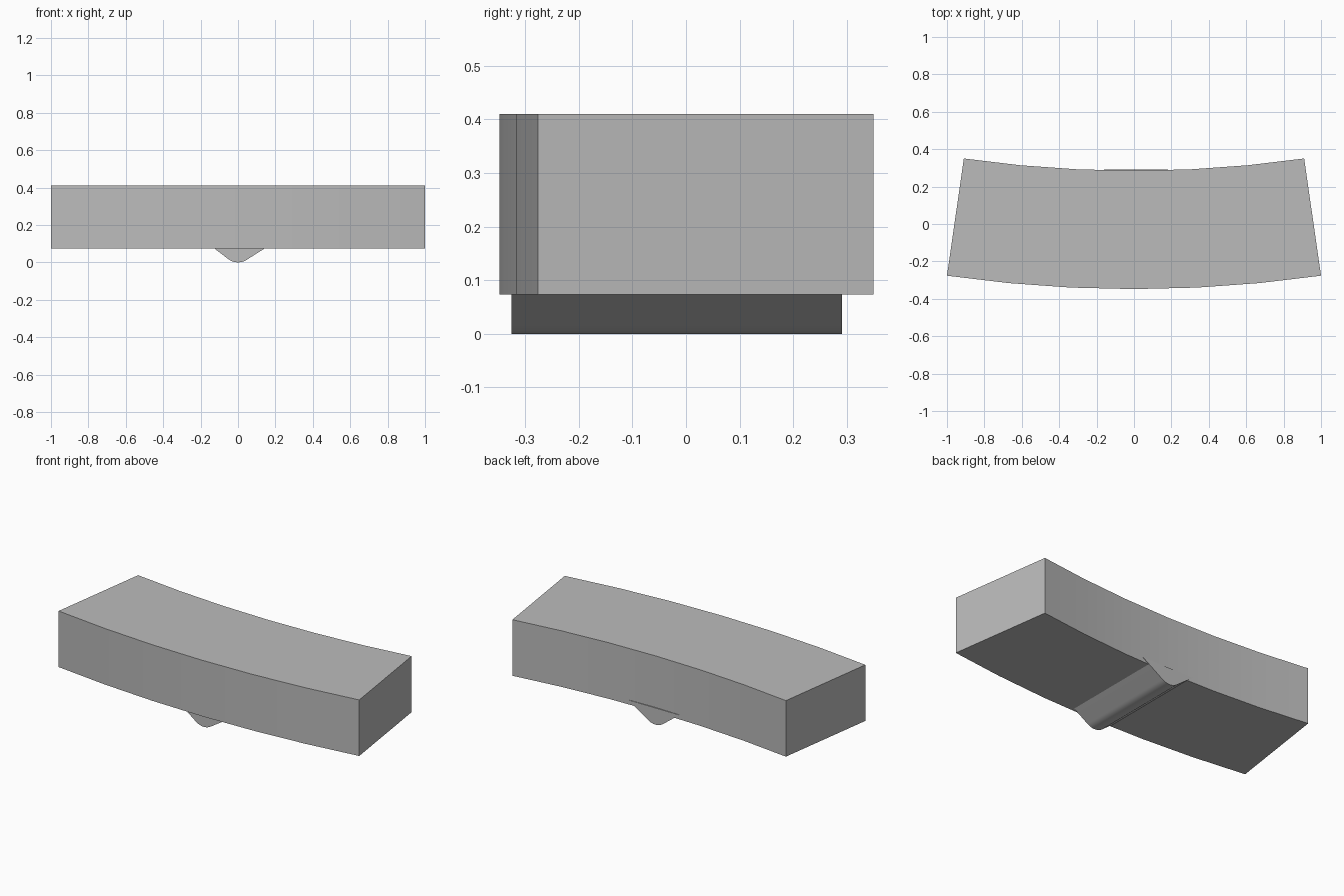
import bpy
import bmesh
from math import sin, cos, radians

cube = bpy.data.objects.get("Cube")
if cube:
    bpy.data.objects.remove(cube)

stone = bpy.data.materials.new("stone_grey")
stone.use_nodes = True
grey = (0.5, 0.5, 0.5, 1)
stone.diffuse_color = grey
stone.node_tree.nodes["Principled BSDF"].inputs["Base Color"].default_value = grey


def extrude_outline(name, outline, offset):
    """Make a solid by sweeping a closed outline along an offset."""
    bm = bmesh.new()
    face = bm.faces.new([bm.verts.new(p) for p in outline])
    swept = bmesh.ops.extrude_face_region(bm, geom=[face])["geom"]
    bmesh.ops.translate(bm, vec=offset,
                        verts=[v for v in swept if isinstance(v, bmesh.types.BMVert)])
    bmesh.ops.recalc_face_normals(bm, faces=bm.faces)
    mesh = bpy.data.meshes.new(name)
    bm.to_mesh(mesh)
    bm.free()
    mesh.materials.append(stone)
    obj = bpy.data.objects.new(name, mesh)
    bpy.context.collection.objects.link(obj)
    bpy.ops.object.select_all(action="DESELECT")
    obj.select_set(True)
    bpy.context.view_layer.objects.active = obj
    bpy.ops.object.shade_smooth_by_angle(angle=radians(30))
    return obj


# Curved block: a slice of a ring, bulging to the front
half_angle = radians(8.2)
outer = 1 / sin(half_angle)
inner = outer - 0.633
bottom, top, front = 0.073, 0.41, -0.348
steps = 6
angles = [half_angle * (2 * i / steps - 1) for i in range(steps + 1)]


def arc(radius, angle_list):
    return [(radius * sin(a), front + outer - radius * cos(a), bottom)
            for a in angle_list]


extrude_outline("curved_block", arc(outer, angles) + arc(inner, angles[::-1]),
                (0, 0, top - bottom))

# Rounded ridge under the block, running front to back
ridge_front, ridge_back, radius = -0.326, 0.291, 0.086
profile = [(-0.16, 0.1)]
for i in range(13):
    a = radians(-37 + 70 * i / 12)
    profile.append((radius * sin(a), radius * (1 - cos(a))))
profile.append((0.183, 0.1))
extrude_outline("bottom_ridge", [(x, ridge_front, z) for x, z in profile],
                (0, ridge_back - ridge_front, 0))
